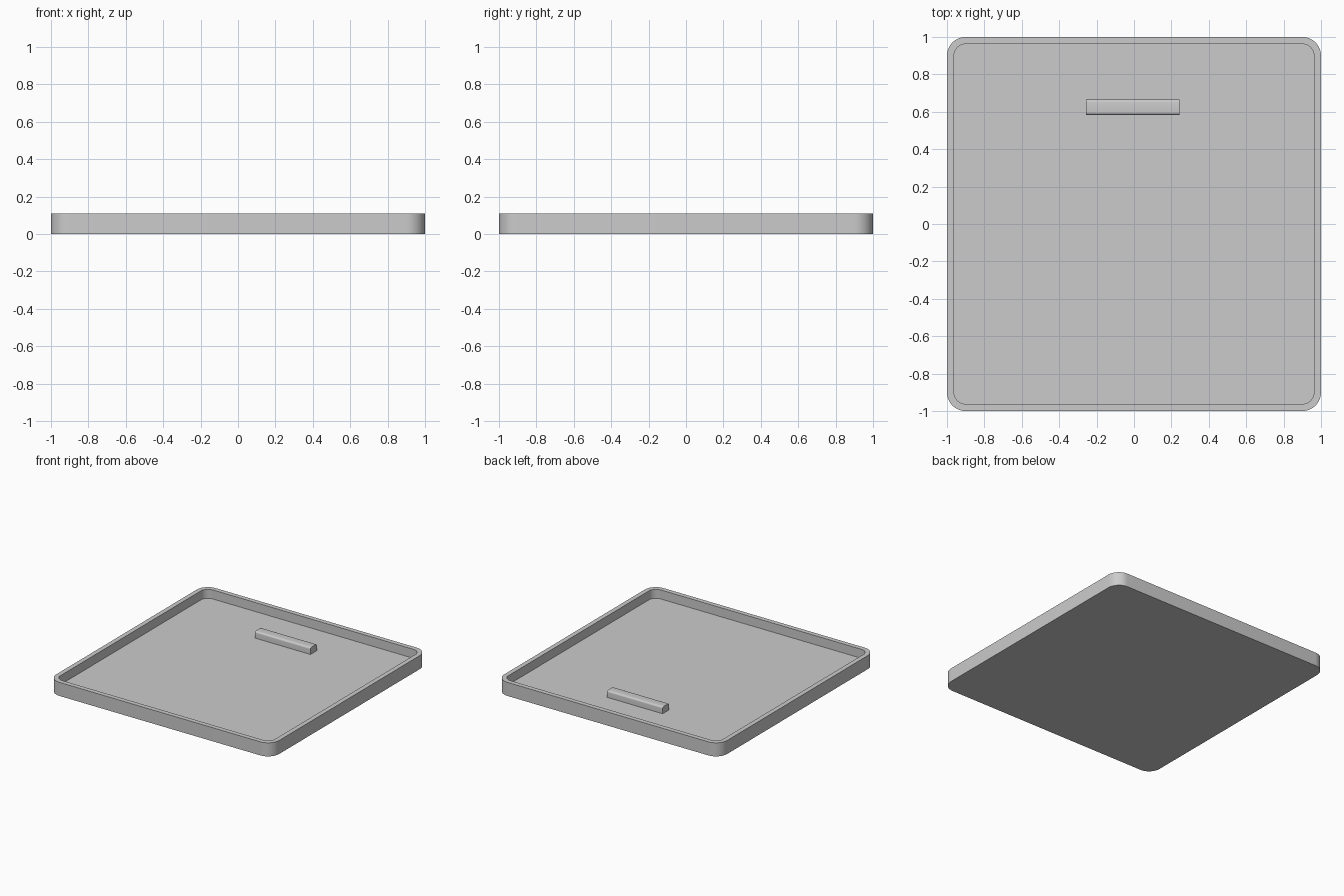
import bpy, bmesh, math

if "Cube" in bpy.data.objects:
    bpy.data.objects.remove(bpy.data.objects["Cube"])

grey = bpy.data.materials.new("light_grey")
grey.diffuse_color = (0.6, 0.6, 0.6, 1)
grey.use_nodes = True
grey.node_tree.nodes["Principled BSDF"].inputs["Base Color"].default_value = grey.diffuse_color


def rounded_square(half, radius, steps=12):
    """Outline of a square with rounded corners, counter-clockwise."""
    pts = []
    for corner in range(4):
        mid = math.radians(45 + 90 * corner)
        cx = math.copysign(half - radius, math.cos(mid))
        cy = math.copysign(half - radius, math.sin(mid))
        for i in range(steps + 1):
            a = math.radians(90 * corner + 90 * i / steps)
            pts.append((cx + radius * math.cos(a), cy + radius * math.sin(a)))
    return pts


def finish(name, bm):
    bmesh.ops.recalc_face_normals(bm, faces=bm.faces)
    mesh = bpy.data.meshes.new(name)
    bm.to_mesh(mesh)
    bm.free()
    mesh.materials.append(grey)
    ob = bpy.data.objects.new(name, mesh)
    bpy.context.collection.objects.link(ob)
    bpy.ops.object.select_all(action='DESELECT')
    bpy.context.view_layer.objects.active = ob
    ob.select_set(True)
    bpy.ops.object.shade_smooth_by_angle(angle=math.radians(35))
    return ob


# Tray: outer wall, rim, inner wall and floor, closed top and bottom
HEIGHT, FLOOR, WALL, RADIUS = 0.11, 0.037, 0.038, 0.10
bm = bmesh.new()
loops = []
for inset, z in ((0, 0), (0, HEIGHT), (WALL, HEIGHT), (WALL, FLOOR)):
    loops.append([bm.verts.new((x, y, z))
                  for x, y in rounded_square(1 - inset, RADIUS - inset)])
for low, high in zip(loops, loops[1:]):
    for i in range(len(low)):
        j = (i + 1) % len(low)
        bm.faces.new((low[i], low[j], high[j], high[i]))
bm.faces.new(loops[0][::-1])
bm.faces.new(loops[-1])
finish("tray", bm)

# Handle bar: a block on the floor with rounded long top edges
X0, X1, Y0, Y1, TOP = -0.256, 0.242, 0.583, 0.665, 0.092
bm = bmesh.new()
bmesh.ops.create_cube(bm, size=1)
for v in bm.verts:
    v.co = (X0 if v.co.x < 0 else X1,
            Y0 if v.co.y < 0 else Y1,
            FLOOR if v.co.z < 0 else TOP)
long_edges = [e for e in bm.edges
              if all(v.co.z > 0.08 for v in e.verts)
              and abs(e.verts[0].co.x - e.verts[1].co.x) > 0.1]
bmesh.ops.bevel(bm, geom=long_edges, offset=0.014, segments=5,
                profile=0.5, affect='EDGES')
finish("handle_bar", bm)
